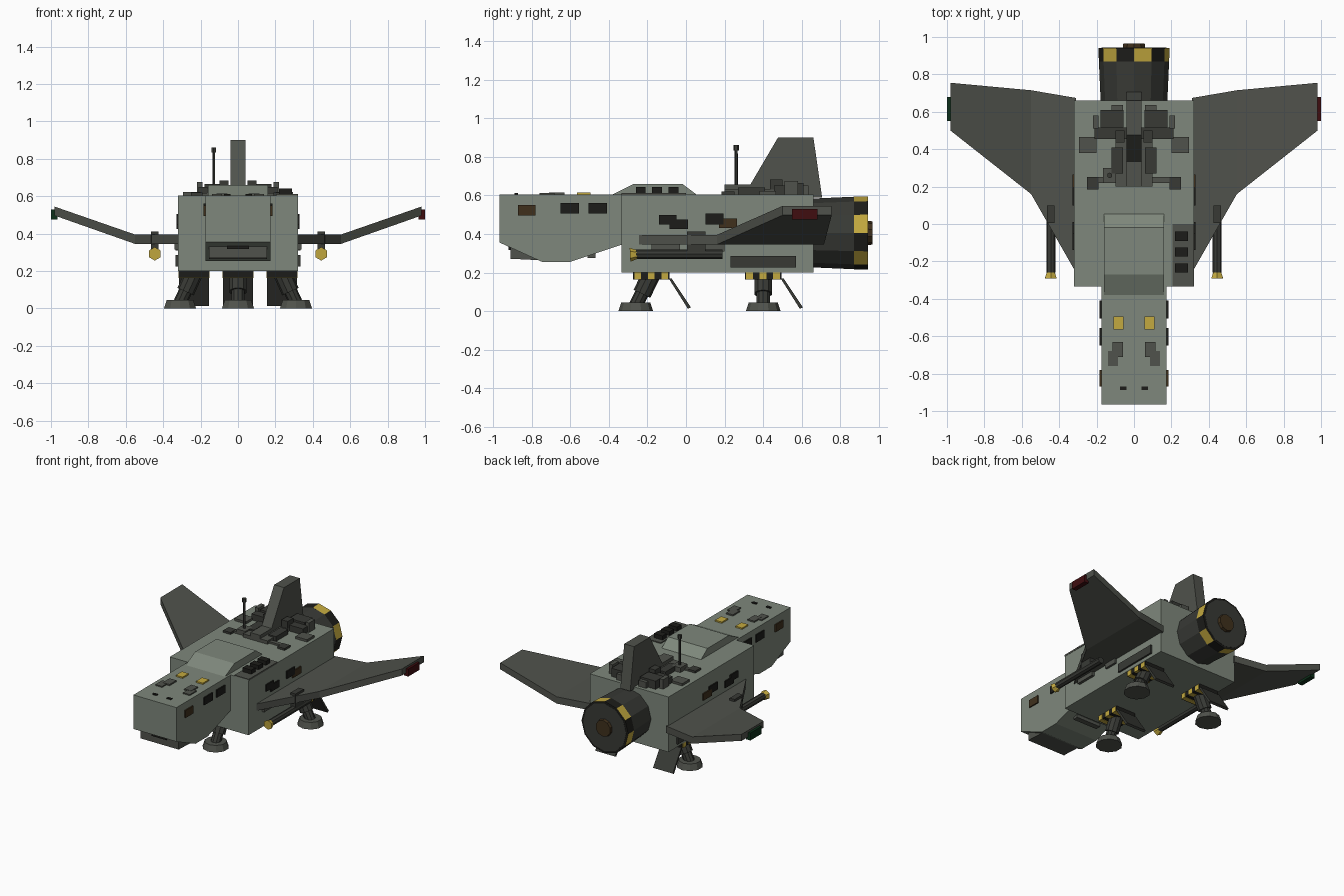
import bpy, bmesh
from mathutils import Vector

if "Cube" in bpy.data.objects:
    bpy.data.objects.remove(bpy.data.objects["Cube"])


def mat(name, r, g, b):
    m = bpy.data.materials.new(name)
    m.diffuse_color = (r, g, b, 1)
    m.use_nodes = True
    m.node_tree.nodes["Principled BSDF"].inputs["Base Color"].default_value = m.diffuse_color
    return m


HULL = mat("hull_green_grey", .21, .245, .2)
DARK = mat("dark_grey", .08, .085, .072)
METAL = mat("gun_metal", .04, .042, .036)
BLACK = mat("black", .012, .012, .01)
YELLOW = mat("yellow", .55, .4, .05)
BROWN = mat("brown", .05, .03, .012)
RED = mat("red_lamp", .05, .004, .005)
GREEN = mat("green_lamp", .004, .03, .01)


def loft(name, sections, m):
    """Closed solid through rings holding the same number of points."""
    bm = bmesh.new()
    rings = [[bm.verts.new(p) for p in s] for s in sections]
    n = len(rings[0])
    for a, b in zip(rings, rings[1:]):
        for i in range(n):
            j = (i + 1) % n
            bm.faces.new((a[i], a[j], b[j], b[i]))
    bm.faces.new(rings[0])
    bm.faces.new(rings[-1])
    bmesh.ops.recalc_face_normals(bm, faces=bm.faces)
    me = bpy.data.meshes.new(name)
    bm.to_mesh(me)
    bm.free()
    me.materials.append(m)
    ob = bpy.data.objects.new(name, me)
    bpy.context.collection.objects.link(ob)
    return ob


def prism(name, profile, x0, x1, m):
    return loft(name, [[(x, y, z) for y, z in profile] for x in (x0, x1)], m)


def box(name, x0, x1, y0, y1, z0, z1, m):
    return prism(name, [(y0, z0), (y1, z0), (y1, z1), (y0, z1)], x0, x1, m)


def pair(name, x0, x1, *rest):
    box(name + "_right", x0, x1, *rest)
    box(name + "_left", -x1, -x0, *rest)


def tube(name, p, q, r0, r1, n, m):
    p, q = Vector(p), Vector(q)
    bm = bmesh.new()
    bmesh.ops.create_cone(bm, cap_ends=True, segments=n, radius1=r0, radius2=r1, depth=(q - p).length)
    me = bpy.data.meshes.new(name)
    bm.to_mesh(me)
    bm.free()
    me.materials.append(m)
    ob = bpy.data.objects.new(name, me)
    ob.location = (p + q) / 2
    ob.rotation_mode = 'QUATERNION'
    ob.rotation_quaternion = (q - p).to_track_quat('Z', 'Y')
    bpy.context.collection.objects.link(ob)
    return ob


# Fuselage, nose and raised cockpit roof
box("fuselage", -.32, .32, -.335, .66, .2, .605, HULL)
prism("nose", [(-.965, .605), (-.965, .355), (-.745, .255), (-.6, .255), (-.33, .345), (-.33, .605)],
      -.175, .175, HULL)
prism("cockpit_roof", [(-.39, .6), (-.27, .66), (-.02, .66), (.06, .6)], -.16, .16, HULL)

# Chin sensors under the nose
prism("chin_plate", [(-.91, .36), (-.91, .27), (-.88, .27), (-.72, .262), (-.72, .36)], -.155, .155, DARK)
box("chin_slot", -.06, .06, -.92, -.9, .318, .336, BLACK)
box("chin_rear_box", -.1, .1, -.51, -.47, .275, .34, DARK)

# Engine with hazard-striped rim
tube("engine", (0, .65, .405), (0, .875, .405), .178, .188, 12, METAL)
rim = tube("engine_rim", (0, .87, .405), (0, .942, .405), .188, .19, 12, BLACK)
rim.data.materials.append(YELLOW)
sides = [f for f in rim.data.polygons if len(f.vertices) == 4]
for i, f in enumerate(sides):
    f.material_index = i % 2
cover = tube("engine_back", (0, .93, .405), (0, .944, .405), .175, .175, 12, METAL)
tube("nozzle", (0, .93, .405), (0, .965, .405), .065, .06, 10, BROWN)

# Tail fin
prism("tail_fin", [(.33, .65), (.477, .9), (.66, .9), (.705, .59), (.33, .59)], -.04, .04, DARK)

# Wings: flat root panel then an upswept outer panel
stations = [(.31, -.26, .674, .345, .395), (.55, .16, .715, .345, .395), (.982, .5, .755, .497, .545)]
for s, side, lamp in ((1, "right", RED), (-1, "left", GREEN)):
    loft("wing_" + side, [[(s * x, a, z0), (s * x, b, z0), (s * x, b, z1), (s * x, a, z1)]
                          for x, a, b, z0, z1 in stations], DARK)
    x0, x1 = sorted((s * .965, s * 1.0))
    box("wing_lamp_" + side, x0, x1, .55, .68, .475, .53, lamp)
    # Under-wing gun
    g = s * .445
    tube("gun_barrel_" + side, (g, -.26, .295), (g, .19, .295), .024, .024, 8, METAL)
    tube("gun_muzzle_" + side, (g, -.29, .292), (g, -.25, .294), .036, .022, 6, YELLOW)
    box("gun_pylon_" + side, g - .02, g + .02, .005, .1, .3, .412, METAL)

# Side windows: (inner x, y0, y1, z0, z1, material)
for i, (x, y0, y1, z0, z1, m) in enumerate([
        (.17, -.87, -.78, .495, .55, BROWN), (.17, -.65, -.555, .505, .56, BLACK),
        (.17, -.505, -.41, .505, .56, BLACK), (.315, -.14, -.05, .448, .497, BLACK),
        (.315, -.085, .01, .425, .475, BLACK), (.315, .1, .195, .45, .505, BLACK),
        (.315, .17, .265, .43, .48, BROWN)]):
    pair(f"side_window_{i}", x, x + .014, y0, y1, z0, z1, m)
pair("side_pod", .31, .333, .23, .57, .225, .287, METAL)
pair("side_box_front", .31, .34, -.18, -.03, .315, .35, DARK)
pair("side_box_rear", .31, .335, .1, .2, .31, .35, DARK)

# Roof vent panel
box("vent_panel", .205, .322, -.335, .0, .6, .612, DARK)
for i in range(3):
    y = -.065 - .085 * i
    box(f"vent_{i}", .22, .29, y - .025, y + .025, .605, .642, BLACK)

# Nose roof fittings
pair("nose_hatch", .055, .11, -.565, -.495, .6, .615, YELLOW)
pair("nose_block_rear", .06, .115, -.71, -.63, .6, .615, DARK)
pair("nose_block_front", .085, .14, -.76, -.68, .6, .613, DARK)
pair("nose_slot", .04, .075, -.888, -.87, .6, .612, BLACK)

# Roof machinery behind the cockpit
box("machinery_base", -.1, .1, .2, .5, .6, .63, DARK)
box("machinery_spine", -.04, .04, .2, .48, .62, .655, DARK)
box("machinery_crossbar", -.21, .21, .455, .515, .6, .65, METAL)
for i, b in enumerate([(.055, .18, .515, .61, .6, .665), (.06, .12, .56, .635, .6, .65),
                       (.05, .1, .435, .5, .62, .683), (.2, .295, .38, .465, .6, .622),
                       (.19, .25, .185, .25, .6, .62), (.19, .22, .51, .58, .6, .675),
                       (.06, .12, .27, .41, .6, .64), (.1, .2, .22, .25, .6, .618)]):
    pair(f"roof_block_{i}", *b, DARK if i % 2 else METAL)

# Antenna
box("antenna_base", -.165, -.095, .22, .3, .6, .64, DARK)
tube("antenna_mast", (-.13, .26, .63), (-.13, .26, .84), .009, .008, 6, METAL)
tube("antenna_tip", (-.13, .26, .833), (-.13, .26, .86), .015, .015, 6, METAL)

# Landing gear: (name, mount x, mount y, foot x, foot y)
for name, mx, my, fx, fy in (("front", 0, -.18, 0, -.26), ("rear_right", .235, .4, .31, .4),
                             ("rear_left", -.235, .4, -.31, .4)):
    box(name + "_gear_mount", mx - .08, mx + .08, my - .095, my + .095, .165, .205, BLACK)
    for k in (-1, 0, 1):
        y = my + k * .07
        box(f"{name}_gear_stripe_{k + 1}", mx - .082, mx + .082, y - .018, y + .018, .163, .2, YELLOW)
    tube(name + "_leg_upper", (mx, my, .19), (mx + (fx - mx) * .6, my + (fy - my) * .6, .09), .048, .048, 10, METAL)
    tube(name + "_leg_lower", (mx, my, .19), (fx, fy, .03), .036, .036, 10, METAL)
    tube(name + "_foot", (fx, fy, 0), (fx, fy, .045), .09, .075, 10, DARK)
    # Hanging bay door
    d = my + .09
    prism(name + "_gear_door", [(d, .17), (d + .015, .17), (d + .115, .02), (d + .1, .012)],
          mx - .08, mx + .08, METAL)
